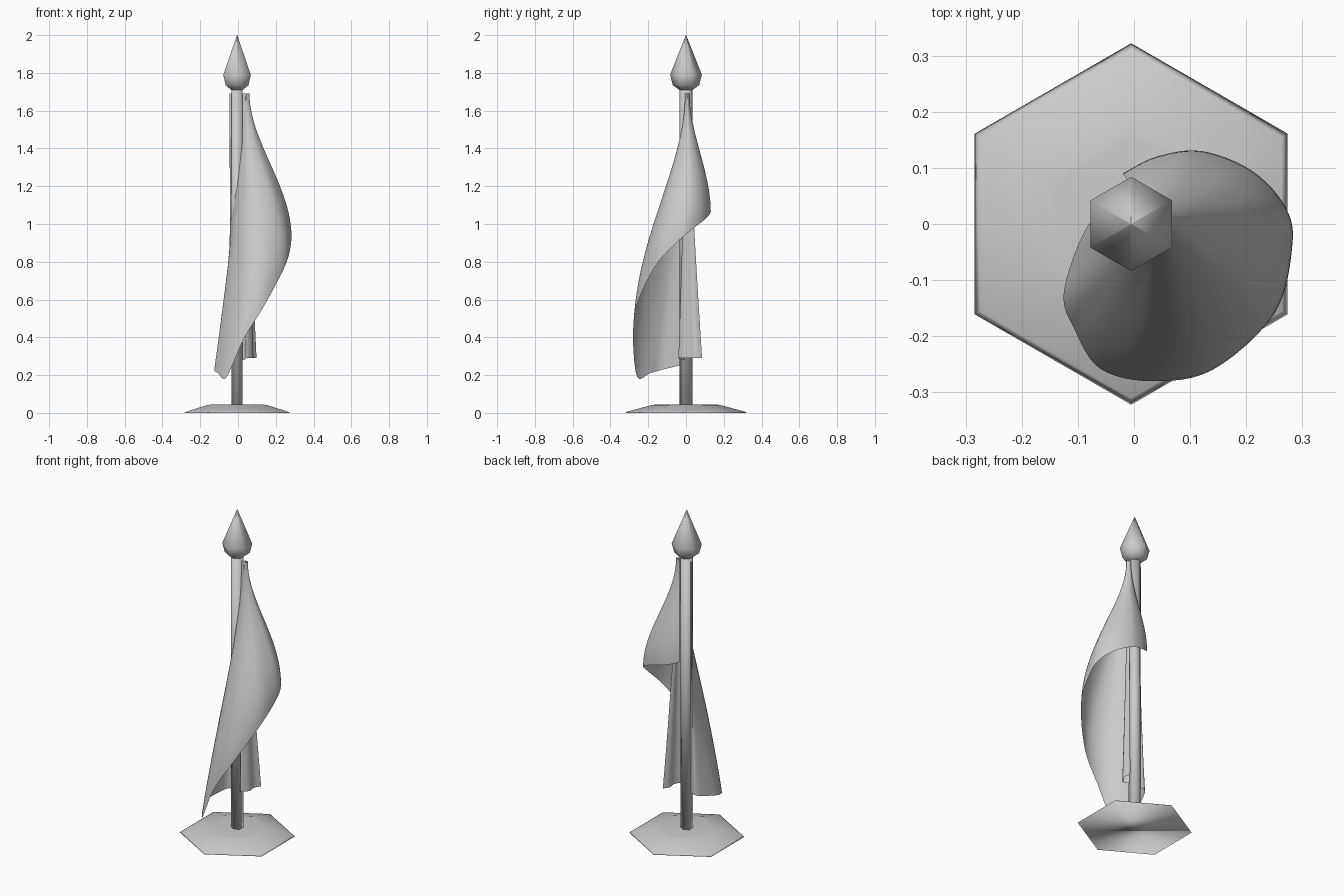
import bpy, math
from mathutils import Vector

if "Cube" in bpy.data.objects:
    bpy.data.objects.remove(bpy.data.objects["Cube"])

AXIS_X = -0.005


def make_object(name, verts, faces):
    mesh = bpy.data.meshes.new(name)
    mesh.from_pydata(verts, [], faces)
    mesh.update()
    for p in mesh.polygons:
        p.use_smooth = True
    ob = bpy.data.objects.new(name, mesh)
    bpy.context.collection.objects.link(ob)
    return ob


def hex_lathe(name, profile):
    """Six-sided lathe of (radius, z) points, corners on the y axis."""
    verts, faces = [], []
    for r, z in profile:
        for i in range(6):
            a = math.pi / 2 + i * math.pi / 3
            verts.append((AXIS_X + r * math.cos(a), r * math.sin(a), z))
    for k in range(len(profile) - 1):
        for i in range(6):
            j = (i + 1) % 6
            faces.append((k*6 + i, k*6 + j, k*6 + 6 + j, k*6 + 6 + i))
    n = len(verts) - 6
    faces.append(tuple(range(5, -1, -1)))
    faces.append(tuple(range(n, n + 6)))
    return make_object(name, verts, faces)


# Stand, pole and pointed finial
hex_lathe("base", [(0.322, 0), (0.31, 0.007), (0.18, 0.042), (0.15, 0.045)])
hex_lathe("pole", [(0.034, 0.04), (0.034, 1.72)])
hex_lathe("finial", [(0.035, 1.71), (0.07, 1.735), (0.084, 1.79), (0.001, 2.0)])

# Hanging flag: hem x, y, z / gathered top x, y / flare (1 = bell, 0 = straight)
FOLDS = [
    (-0.02, 0.09, 1.10, 0.035, 0.015, 1),
    (0.04, 0.12, 1.08, 0.04, 0.018, 1),
    (0.12, 0.13, 1.06, 0.045, 0.018, 1),
    (0.21, 0.095, 1.02, 0.053, 0.015, 1),
    (0.27, 0.03, 0.97, 0.06, 0.01, 1),
    (0.282, -0.04, 0.91, 0.06, 0.005, 1),
    (0.25, -0.16, 0.78, 0.055, 0.0, 1),
    (0.14, -0.26, 0.57, 0.05, -0.003, 0.9),
    (0.03, -0.28, 0.39, 0.047, -0.004, 0.7),
    (-0.06, -0.258, 0.19, 0.045, -0.004, 0.4),
    (-0.105, -0.19, 0.21, 0.043, -0.003, 0.2),
    (-0.125, -0.12, 0.23, 0.035, 0.0, 0),
    (-0.08, 0.0, 0.26, -0.01, 0.0, 0),
    (-0.03, 0.0, 0.27, -0.046, 0.008, 0),
    (0.03, -0.01, 0.28, 0.0, 0.0, 0),
    (0.045, -0.04, 0.29, 0.035, -0.002, 0),
    (0.08, 0.0, 0.29, 0.045, 0.0, 0),
    (0.075, 0.05, 0.29, 0.042, 0.01, 0),
    (0.098, 0.085, 0.29, 0.045, 0.012, 0),
]


def spline(pts, sub):
    """Catmull-Rom through the points."""
    out = []
    for i in range(len(pts) - 1):
        p0, p1 = pts[max(i - 1, 0)], pts[i]
        p2, p3 = pts[i + 1], pts[min(i + 2, len(pts) - 1)]
        for s in range(sub):
            t = s / sub
            out.append([0.5 * (2*b + (c - a)*t + (2*a - 5*b + 4*c - d)*t*t
                               + (3*b - a - 3*c + d)*t**3)
                        for a, b, c, d in zip(p0, p1, p2, p3)])
    out.append(list(pts[-1]))
    return out


ROWS = 28
columns = spline(FOLDS, 6)
verts, faces = [], []
for bx, by, bz, tx, ty, bell in columns:
    for r in range(ROWS + 1):
        t = r / ROWS
        f = bell * t * t * (3 - 2 * t) + (1 - bell) * t ** 1.25
        verts.append((tx + (bx - tx) * f, ty + (by - ty) * f, 1.69 + (bz - 1.69) * t))
for c in range(len(columns) - 1):
    for r in range(ROWS):
        a = c * (ROWS + 1) + r
        b = a + ROWS + 1
        faces.append((a, a + 1, b + 1, b))
make_object("flag", verts, faces)
